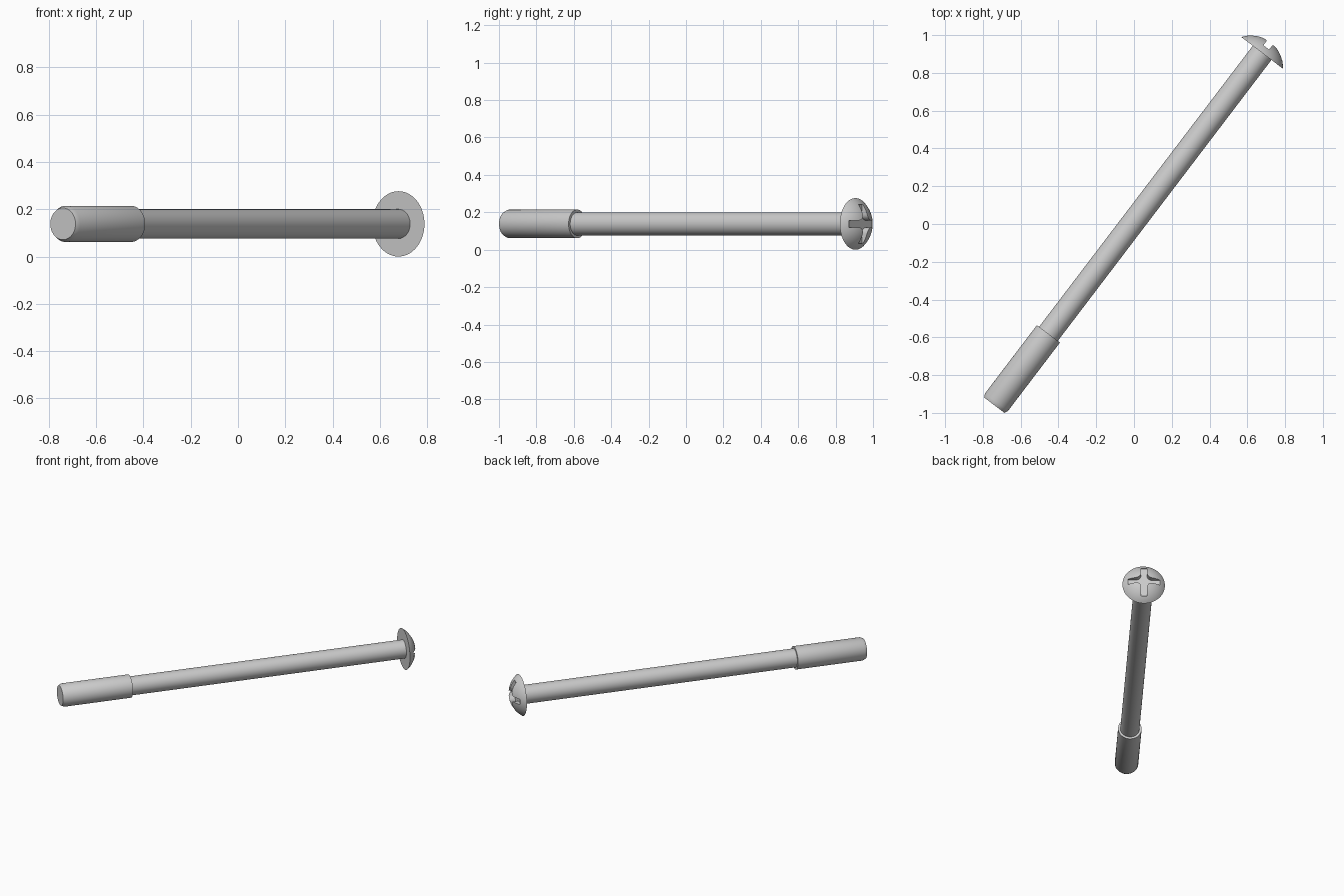
import bpy, bmesh
from math import sin, cos, pi, radians, sqrt, asin
from mathutils import Matrix, Vector

if "Cube" in bpy.data.objects:
    bpy.data.objects.remove(bpy.data.objects["Cube"])

# Local frame: screw axis is +Z with the tip at 0, later laid flat and turned
ANGLE = radians(52.75)
TIP = Vector((-0.740, -0.959, 0.138))
SHOULDER, HEAD = 0.474, 2.343          # distances along the axis
HEAD_R, DOME_R = 0.138, 0.167
ca, sa = cos(ANGLE), sin(ANGLE)
PLACE = Matrix(((sa, 0, ca, TIP.x), (-ca, 0, sa, TIP.y), (0, -1, 0, TIP.z), (0, 0, 0, 1)))


def make_object(name, bm):
    bmesh.ops.recalc_face_normals(bm, faces=bm.faces[:])
    mesh = bpy.data.meshes.new(name)
    bm.to_mesh(mesh)
    bm.free()
    ob = bpy.data.objects.new(name, mesh)
    bpy.context.collection.objects.link(ob)
    return ob


def lathe(name, profile, n=64):
    """Spin (radius, height) points round Z; points with radius 0 close the ends."""
    bm = bmesh.new()
    vs = [bm.verts.new((r, 0, z)) for r, z in profile]
    es = [bm.edges.new(p) for p in zip(vs, vs[1:])]
    bmesh.ops.spin(bm, geom=vs + es, cent=(0, 0, 0), axis=(0, 0, 1),
                   angle=2 * pi, steps=n, use_duplicate=False)
    bmesh.ops.remove_doubles(bm, verts=bm.verts[:], dist=1e-5)
    return make_object(name, bm)


# Thick end with chamfered tip, and plain shank
end = lathe("threaded_end", [(0, 0), (0.067, 0), (0.0765, 0.02), (0.0765, SHOULDER), (0, SHOULDER)])
shank = lathe("shank", [(0, SHOULDER - 0.005), (0.062, SHOULDER - 0.005),
                        (0.062, HEAD + 0.005), (0, HEAD + 0.005)])

# Domed head
drop = sqrt(DOME_R ** 2 - HEAD_R ** 2)
half = asin(HEAD_R / DOME_R)
dome = [(DOME_R * sin(half * (1 - i / 12)), HEAD - drop + DOME_R * cos(half * (1 - i / 12)))
        for i in range(12)]
head = lathe("head", [(0, HEAD)] + dome + [(0, HEAD - drop + DOME_R)])

# Cross recess: one quarter outline with a filleted inner corner, repeated four times
W, L, F = 0.019, 0.104, 0.034
quarter = [(L, W)] + [(W + F - F * sin(t * pi / 12), W + F - F * cos(t * pi / 12))
                      for t in range(7)]
bm = bmesh.new()
ring = []
for k in range(4):
    rot = Matrix.Rotation(k * pi / 2, 3, 'Z')
    for x, y in quarter + [(W, L)]:
        ring.append(bm.verts.new(rot @ Vector((x, y, HEAD + 0.028))))
face = bm.faces.new(ring)
up = bmesh.ops.extrude_face_region(bm, geom=[face])
bmesh.ops.translate(bm, vec=(0, 0, 0.2),
                    verts=[g for g in up["geom"] if isinstance(g, bmesh.types.BMVert)])
cutter = make_object("recess_cutter", bm)
cutter.hide_render = True
mod = head.modifiers.new("recess", 'BOOLEAN')
mod.operation, mod.solver, mod.object = 'DIFFERENCE', 'EXACT', cutter
bpy.context.view_layer.objects.active = head
bpy.ops.object.modifier_apply(modifier=mod.name)
bpy.data.objects.remove(cutter)

# Lay the screw down on the diagonal and smooth the round faces
for ob in (end, shank, head):
    ob.data.transform(PLACE)
    bpy.ops.object.select_all(action='DESELECT')
    ob.select_set(True)
    bpy.context.view_layer.objects.active = ob
    bpy.ops.object.shade_smooth_by_angle(angle=radians(30))
